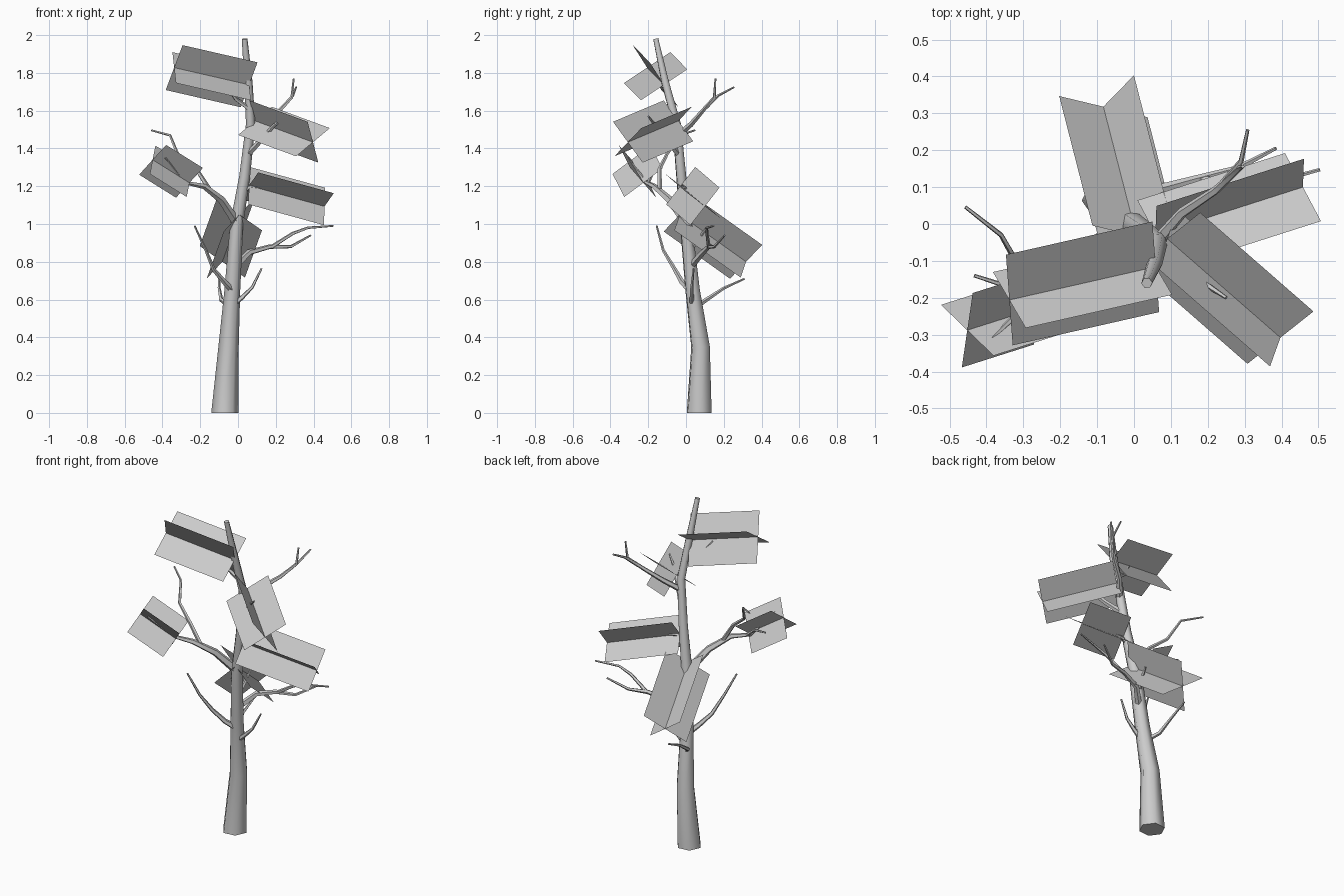
import bpy, bmesh, math
from mathutils import Vector

cube = bpy.data.objects.get("Cube")
if cube:
    bpy.data.objects.remove(cube, do_unlink=True)

# One plain grey for the whole tree
grey = bpy.data.materials.new("plain_grey")
grey.use_nodes = True
colour = (0.6, 0.6, 0.6, 1)
grey.diffuse_color = colour
grey.node_tree.nodes["Principled BSDF"].inputs["Base Color"].default_value = colour


def finish(bm, name, smooth=False):
    mesh = bpy.data.meshes.new(name)
    bm.to_mesh(mesh)
    bm.free()
    mesh.materials.append(grey)
    obj = bpy.data.objects.new(name, mesh)
    bpy.context.collection.objects.link(obj)
    if smooth:
        bpy.ops.object.select_all(action="DESELECT")
        obj.select_set(True)
        bpy.context.view_layer.objects.active = obj
        bpy.ops.object.shade_smooth_by_angle(angle=math.radians(65))
    return obj


def tube(name, points, radii, sides):
    """Skin a tapered, capped tube along a path without twisting it."""
    points = [Vector(p) for p in points]
    last = len(points) - 1
    bm = bmesh.new()
    rings = []
    normal = Vector((1, 0.1, 0.2))
    for i, (centre, radius) in enumerate(zip(points, radii)):
        before = points[max(i - 1, 0)]
        after = points[min(i + 1, last)]
        tangent = (after - before).normalized()
        if name == "trunk" and i == 0:
            tangent = Vector((0, 0, 1))
        normal = (normal - tangent * normal.dot(tangent)).normalized()
        side = tangent.cross(normal)
        ring = []
        for k in range(sides):
            a = math.tau * k / sides
            offset = normal * math.cos(a) + side * math.sin(a)
            ring.append(bm.verts.new(centre + offset * radius))
        rings.append(ring)
    for low, high in zip(rings, rings[1:]):
        for k in range(sides):
            n = (k + 1) % sides
            bm.faces.new((low[k], low[n], high[n], high[k]))
    bm.faces.new(rings[0][::-1])
    bm.faces.new(rings[-1])
    return finish(bm, name, smooth=True)


def branch(name, thick, *points, thin=0.005):
    last = len(points) - 1
    radii = [thick + (thin - thick) * i / last for i in range(last + 1)]
    return tube(name, points, radii, sides=5)


def leaf_card(name, inner, outer, half_width):
    """Two rectangles crossing at right angles on a shared axis."""
    inner, outer, half = Vector(inner), Vector(outer), Vector(half_width)
    axis = (outer - inner).normalized()
    size = half.length
    half = (half - axis * half.dot(axis)).normalized() * size
    bm = bmesh.new()
    for h in (half, axis.cross(half)):
        corners = (inner - h, outer - h, outer + h, inner + h)
        bm.faces.new([bm.verts.new(c) for c in corners])
    return finish(bm, name)


# Trunk: bends at the knee and again below the crown
tube("trunk",
     [(-.07, .07, 0), (-.05, .077, .35), (-.03, .035, .65), (-.007, .0, 1),
      (.035, -.025, 1.25), (.067, -.05, 1.53), (.055, -.11, 1.75), (.035, -.16, 1.98)],
     [.072, .054, .042, .035, .029, .025, .022, .015], sides=6)

# Low branches
branch("low_back_branch", .015, (-.04, .05, .56), (-.09, .11, .6), (-.1, .2, .66), (-.1, .31, .71))
branch("low_right_branch", .016, (-.03, .03, .57), (.02, .03, .61), (.075, .03, .665), (.125, .04, .765))
branch("low_left_branch", .018, (-.03, .02, .65), (-.07, -.02, .69), (-.13, -.06, .76),
       (-.17, -.12, .86), (-.23, -.155, .99))

# Middle branches
branch("long_branch", .02, (-.02, .02, .77), (.06, .09, .85), (.17, .12, .88),
       (.28, .15, .88), (.385, .205, .94))
branch("long_branch_fork", .011, (.18, .12, .88), (.29, .11, .95), (.37, .11, .98), (.504, .147, .99))
branch("back_stub", .018, (-.02, .0, .83), (.0, .05, .9), (.01, .11, .98))
branch("left_branch", .026, (-.01, .0, 1.01), (-.09, -.09, 1.13), (-.18, -.17, 1.2),
       (-.28, -.21, 1.22), (-.385, -.31, 1.35))
branch("left_branch_fork", .013, (-.15, -.14, 1.18), (-.22, -.14, 1.29), (-.32, -.1, 1.37),
       (-.36, -.03, 1.47), (-.457, .046, 1.496))
branch("left_branch_twig", .009, (-.27, -.2, 1.22), (-.34, -.17, 1.28), (-.433, -.14, 1.3))
branch("side_stub", .015, (.02, -.02, 1.17), (.07, -.02, 1.2), (.15, .0, 1.19))

# Upper branches
branch("front_branch", .018, (.045, -.03, 1.36), (.12, -.1, 1.44), (.19, -.16, 1.52), (.25, -.2, 1.57))
branch("high_branch", .018, (.06, -.05, 1.46), (.13, .03, 1.53), (.22, .09, 1.6),
       (.285, .15, 1.67), (.295, .156, 1.77))
branch("high_branch_fork", .01, (.24, .11, 1.62), (.29, .17, 1.68), (.308, .255, 1.725))
branch("crown_stub", .014, (.06, -.08, 1.61), (-.01, -.09, 1.66), (-.08, -.14, 1.76))

# Crossed leaf cards
leaf_card("crown_leaves", (.059, -.116, 1.737), (-.338, -.206, 1.828), (.039, -.077, .12))
leaf_card("front_leaves", (.09, -.04, 1.546), (.397, -.308, 1.433), (.0745, .0825, .079))
leaf_card("side_leaves", (.058, -.028, 1.203), (.458, .1, 1.093), (.0, .076, .1))
leaf_card("back_leaves", (.007, -.033, 1.05), (-.083, .318, .8), (-.114, .011, .095))
leaf_card("left_leaves", (-.257, -.226, 1.218), (-.452, -.288, 1.34), (-.055, .073, -.0875))
